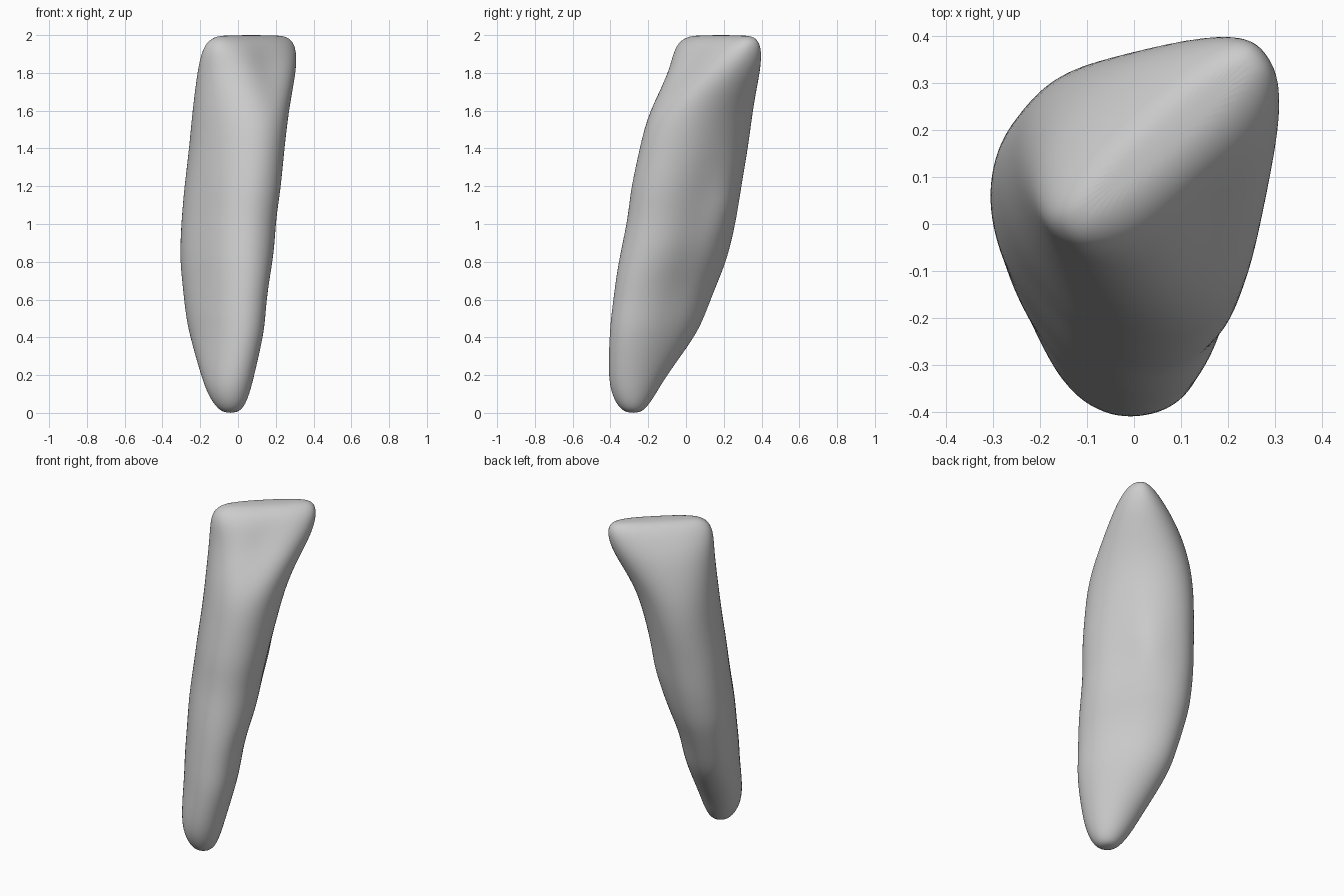
import bpy
import bmesh
from math import cos, sin, pi, radians, exp

default_cube = bpy.data.objects.get("Cube")
if default_cube:
    bpy.data.objects.remove(default_cube)

SIDES = 32

# Cross-sections: height, centre x, centre y, half width, half depth, turn, squareness
SECTIONS = [
    (0.0, -.04, -.28, .035, .035, 35, 2),
    (.03, -.042, -.282, .072, .078, 35, 2),
    (.1, -.05, -.277, .105, .123, 35, 2),
    (.2, -.055, -.257, .128, .168, 35, 2),
    (.4, -.06, -.18, .152, .252, 35, 2.1),
    (.5, -.064, -.152, .164, .275, 35, 2.1),
    (.6, -.065, -.126, .172, .29, 35, 2.1),
    (.7, -.064, -.1, .181, .305, 35, 2.1),
    (.8, -.063, -.073, .192, .316, 35, 2.1),
    (.9, -.058, -.05, .198, .318, 35, 2.1),
    (1.0, -.051, -.028, .202, .318, 35, 2.1),
    (1.1, -.04, -.012, .207, .319, 35, 2.1),
    (1.2, -.028, .002, .212, .32, 35, 2.1),
    (1.4, -.006, .041, .221, .314, 34, 2),
    (1.6, .017, .076, .238, .294, 34, 2),
    (1.8, .054, .142, .284, .215, 38, 2.1),
    (1.9, .064, .159, .298, .155, 41, 2.3),
    (1.96, .068, .17, .286, .107, 42, 2.5),
    (1.99, .07, .18, .25, .065, 42, 2.5),
    (2.0, .07, .185, .19, .028, 42, 2.4),
]


def power(value, exponent):
    return abs(value) ** exponent * (1 if value >= 0 else -1)


def bell(value, middle, spread):
    return exp(-((value - middle) / spread) ** 2)


def section_points(z, cx, cy, width, depth, turn, square):
    """Rounded oval, broad on the outer face and narrow on the inner face."""
    c, s = cos(radians(turn)), sin(radians(turn))
    crown = bell(z, 1.8, .22)
    root = bell(z, .9, .45)
    for i in range(SIDES):
        a = 2 * pi * i / SIDES
        u = power(cos(a), 2 / square)
        v = power(sin(a), 2 / square)
        # the crown narrows inwards, the root has a shallow groove on each flank
        u *= 1 + .08 * crown * v - .05 * root * bell(v, -.1, .35)
        # low swellings along one flank of the root
        if u > 0:
            u *= 1 + .05 * bell(z, .88, .12) - .04 * bell(z, .62, .12)
            u *= 1 + .14 * bell(z, 1.08, .15) * bell(v, .4, .35)
        # hollow in the inner face of the crown
        if v < 0:
            v *= 1 - .2 * bell(z, 1.84, .11) * bell(u, 0, .45)
        u, v = u * width, v * depth
        yield (cx + u * c - v * s, cy + u * s + v * c, z)


# Plain grey material
grey = bpy.data.materials.new("tooth_grey")
grey.use_nodes = True
colour = (.6, .6, .6, 1)
grey.diffuse_color = colour
grey.node_tree.nodes["Principled BSDF"].inputs["Base Color"].default_value = colour

# Loft the sections into one closed body
bm = bmesh.new()
rings = [[bm.verts.new(p) for p in section_points(*row)] for row in SECTIONS]
for low, high in zip(rings, rings[1:]):
    for i in range(SIDES):
        j = (i + 1) % SIDES
        bm.faces.new((low[i], low[j], high[j], high[i]))
bm.faces.new(rings[0][::-1])
bm.faces.new(rings[-1])
mesh = bpy.data.meshes.new("tooth")
bm.to_mesh(mesh)
bm.free()
mesh.materials.append(grey)
for face in mesh.polygons:
    face.use_smooth = True

tooth = bpy.data.objects.new("tooth", mesh)
bpy.context.collection.objects.link(tooth)
smooth = tooth.modifiers.new("smooth", 'SUBSURF')
smooth.levels = smooth.render_levels = 2
